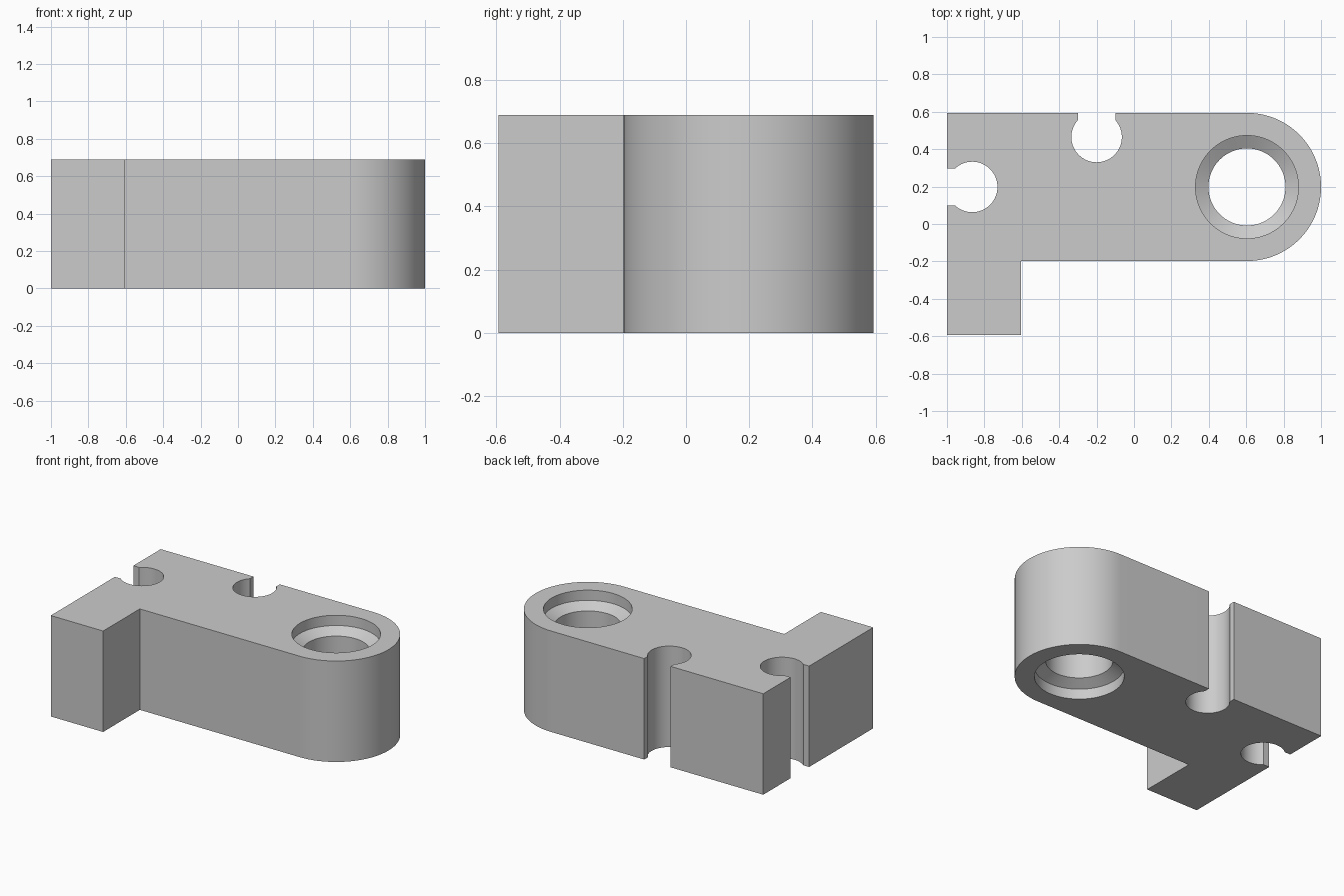
import bpy, bmesh
from math import sin, cos, radians, asin, degrees

if "Cube" in bpy.data.objects:
    bpy.data.objects.remove(bpy.data.objects["Cube"], do_unlink=True)

HEIGHT, DEPTH = 0.69, 0.594          # block height, half of the depth
EYE = (0.604, 0.198)                 # centre of the rounded end and its bore
END_R = 0.396
SLOT_R, NECK = 0.135, 0.1            # keyhole slot radius and half neck width

grey = bpy.data.materials.new("plain grey")
grey.use_nodes = True
colour = (0.6, 0.6, 0.6, 1)
grey.diffuse_color = colour
grey.node_tree.nodes["Principled BSDF"].inputs["Base Color"].default_value = colour


def arc(centre, r, start, end, steps):
    angles = [radians(start + (end - start) * i / steps) for i in range(steps + 1)]
    return [(centre[0] + r * cos(a), centre[1] + r * sin(a)) for a in angles]


def keyhole(centre, facing):
    """Round slot whose opening points along the facing angle."""
    half = degrees(asin(NECK / SLOT_R))
    return arc(centre, SLOT_R, facing - half, facing - 360 + half, 48)


def make_object(name, bm):
    bmesh.ops.recalc_face_normals(bm, faces=bm.faces[:])
    mesh = bpy.data.meshes.new(name)
    bm.to_mesh(mesh)
    bm.free()
    mesh.materials.append(grey)
    obj = bpy.data.objects.new(name, mesh)
    bpy.context.collection.objects.link(obj)
    return obj


# Block outline: leg, bar with rounded end, and two keyhole slots
inner = EYE[1] - END_R
outline = [(-1, -DEPTH), (-EYE[0], -DEPTH), (-EYE[0], inner)]
outline += arc(EYE, END_R, -90, 90, 64)
outline += [(-0.2 + NECK, DEPTH)] + keyhole((-0.2, 0.465), 90) + [(-0.2 - NECK, DEPTH)]
outline += [(-1, DEPTH), (-1, EYE[1] + NECK)]
outline += keyhole((-0.865, EYE[1]), 180) + [(-1, EYE[1] - NECK)]

bm = bmesh.new()
face = bm.faces.new([bm.verts.new((x, y, 0)) for x, y in outline])
top = bmesh.ops.extrude_face_region(bm, geom=[face])["geom"]
bmesh.ops.translate(bm, vec=(0, 0, HEIGHT),
                    verts=[v for v in top if isinstance(v, bmesh.types.BMVert)])
block = make_object("bracket_block", bm)

# Stepped bore: wide mouth at both ends, tapering to the narrow middle
WIDE, NARROW = 0.275, 0.206
half = [(WIDE, -0.1), (WIDE, 0.07), (NARROW, 0.11)]
profile = half + [(r, HEIGHT - z) for r, z in reversed(half)]
bm = bmesh.new()
rings = [[bm.verts.new((x, y, z)) for x, y in arc(EYE, r, 0, 360, 96)[:-1]]
         for r, z in profile]
for low, high in zip(rings, rings[1:]):
    for i in range(len(low)):
        bm.faces.new((low[i - 1], low[i], high[i], high[i - 1]))
bm.faces.new(rings[0])
bm.faces.new(rings[-1])
cutter = make_object("bore_cutter", bm)
cutter.hide_render = True

# Cut the bore, then smooth only the curved walls
cut = block.modifiers.new("bore", "BOOLEAN")
cut.operation = "DIFFERENCE"
cut.solver = "EXACT"
cut.object = cutter
bpy.ops.object.select_all(action="DESELECT")
bpy.context.view_layer.objects.active = block
block.select_set(True)
bpy.ops.object.modifier_apply(modifier=cut.name)
bpy.data.objects.remove(cutter, do_unlink=True)
bpy.ops.object.shade_smooth_by_angle(angle=radians(30))
